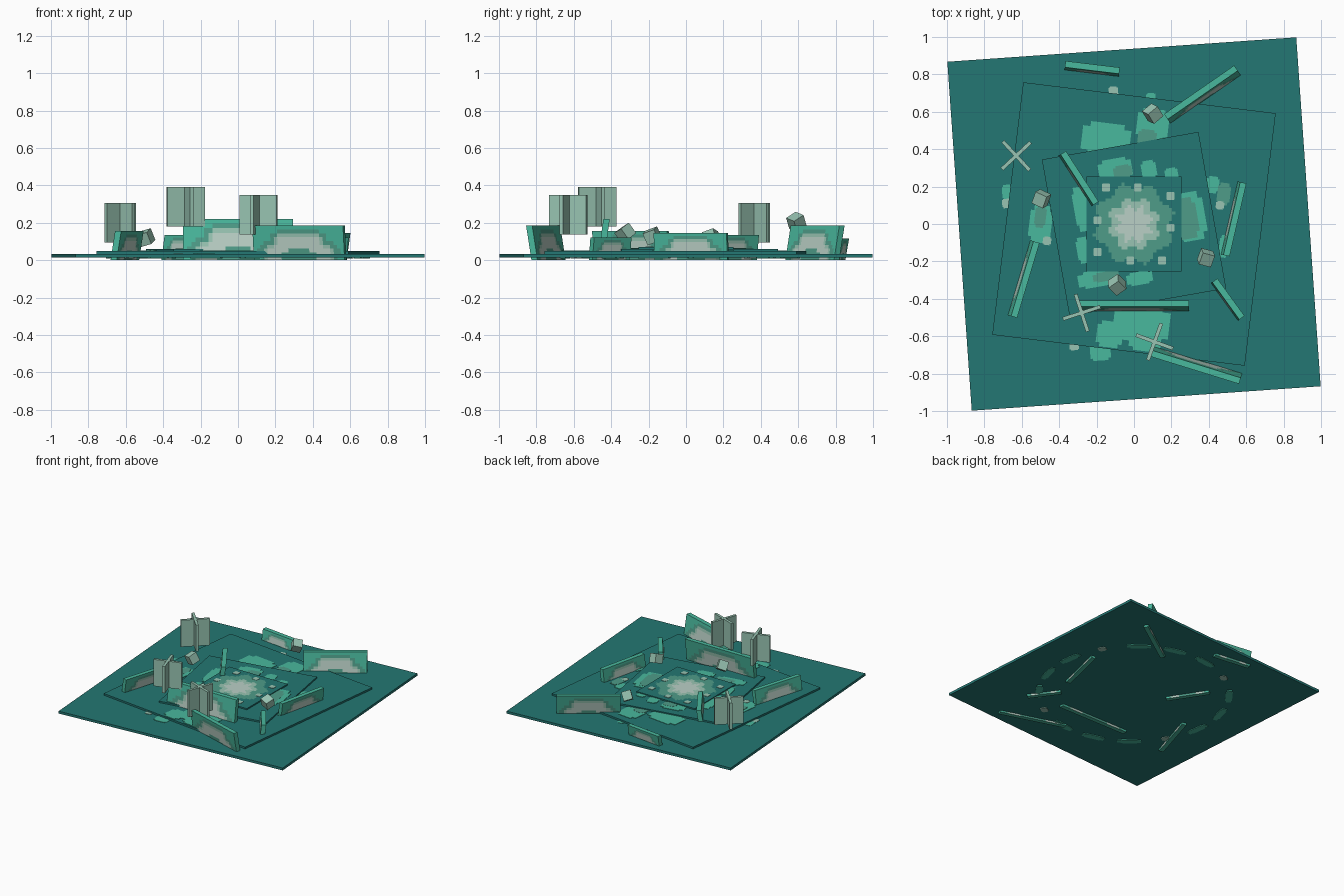
import bpy, bmesh, math
from mathutils import Vector, Matrix

if "Cube" in bpy.data.objects:
    bpy.data.objects.remove(bpy.data.objects["Cube"])


def srgb(c):
    return tuple((v / 255 / 12.92) if v < 11 else ((v / 255 + 0.055) / 1.055) ** 2.4 for v in c) + (1,)


MATS = []
for name, rgb in [("deep_teal", (36, 119, 115)), ("bright_green", (73, 184, 157)),
                  ("mid_green", (78, 156, 136)), ("pale_green", (152, 196, 178)),
                  ("pale_grey", (186, 208, 198))]:
    m = bpy.data.materials.new(name)
    m.diffuse_color = srgb(rgb)
    m.use_nodes = True
    m.node_tree.nodes["Principled BSDF"].inputs["Base Color"].default_value = m.diffuse_color
    MATS.append(m)
TEAL, BRIGHT, MID, PALE, GREY = range(5)


def finish(name, bm, mat=None):
    me = bpy.data.meshes.new(name)
    bm.to_mesh(me)
    bm.free()
    ob = bpy.data.objects.new(name, me)
    bpy.context.collection.objects.link(ob)
    for m in MATS if mat is None else [MATS[mat]]:
        me.materials.append(m)
    return ob


def box(name, loc, size, mat, rot=(0, 0, 0)):
    bm = bmesh.new()
    bmesh.ops.create_cube(bm, size=1)
    bmesh.ops.scale(bm, vec=size, verts=bm.verts)
    ob = finish(name, bm, mat)
    ob.location = loc
    ob.rotation_euler = [math.radians(a) for a in rot]
    return ob


def plate(name, x, y, z, w, d, mat, cut=0.25, turn=0, thick=0.003):
    """Thin plate with notched corners, like a stepped blob."""
    a, b = w / 2, d / 2
    c, e = a * (1 - cut), b * (1 - cut)
    quarter = [(a, e), (c, e), (c, b)] if cut else [(a, b)]
    pts = []
    for sx, sy in ((1, 1), (-1, 1), (-1, -1), (1, -1)):
        seg = [(sx * p, sy * q) for p, q in quarter]
        pts += seg if sx * sy > 0 else seg[::-1]
    bm = bmesh.new()
    f = bm.faces.new([bm.verts.new((p, q, 0)) for p, q in pts])
    top = bmesh.ops.extrude_face_region(bm, geom=[f])["geom"]
    bmesh.ops.translate(bm, vec=(0, 0, thick), verts=[v for v in top if isinstance(v, bmesh.types.BMVert)])
    bmesh.ops.recalc_face_normals(bm, faces=bm.faces)
    ob = finish(name, bm, mat)
    ob.location = (x, y, z)
    ob.rotation_euler.z = math.radians(turn)
    return ob


# Stacked square slabs, each turned a little
for name, side, z0, z1, turn in [("base_slab", 1.87, 0.015, 0.034, 4), ("second_slab", 1.36, 0.033, 0.048, -7),
                                 ("third_slab", 0.85, 0.046, 0.060, 10), ("top_slab", 0.51, 0.058, 0.070, 0)]:
    box(name, (0, 0, (z0 + z1) / 2), (side, side, z1 - z0), TEAL, (0, 0, turn))

# Stepped glowing blob on the top slab, coloured by rippled radius
bm = bmesh.new()
n, px = 30, 0.017
for i in range(n):
    for j in range(n):
        x, y = (i - n / 2 + 0.5) * px, (j - n / 2 + 0.5) * px
        r = math.hypot(x, y) + 0.018 * math.cos(8 * math.atan2(y, x) + 0.6)
        if r > 0.205:
            continue
        f = bm.faces.new([bm.verts.new((x + sx * px / 2, y + sy * px / 2, 0.0715))
                          for sx, sy in ((-1, -1), (1, -1), (1, 1), (-1, 1))])
        f.material_index = GREY if r < 0.09 else PALE if r < 0.13 else MID
bmesh.ops.remove_doubles(bm, verts=bm.verts, dist=1e-4)
finish("top_glow", bm)

# Pale squares round the blob
for k in range(4):
    for x, y in ((-0.15, 0.195), (0.02, 0.195)):
        p = Matrix.Rotation(k * math.pi / 2, 2) @ Vector((x, y))
        plate("top_spark", p.x, p.y, 0.07, 0.042, 0.042, PALE, 0.15)

# Patches on the third slab
for x, y, w, d, m in [(-0.10, 0.29, 0.18, 0.12, BRIGHT), (-0.06, 0.28, 0.10, 0.07, MID), (0.08, 0.29, 0.08, 0.10, BRIGHT),
                      (0.30, 0.04, 0.16, 0.26, BRIGHT), (0.28, 0.03, 0.12, 0.22, MID), (-0.28, 0.08, 0.08, 0.24, BRIGHT),
                      (-0.19, -0.29, 0.22, 0.09, BRIGHT), (-0.15, -0.28, 0.14, 0.05, MID), (0.03, -0.29, 0.14, 0.07, BRIGHT),
                      (-0.27, -0.14, 0.07, 0.14, BRIGHT), (0.20, 0.27, 0.07, 0.06, BRIGHT)]:
    plate("third_patch", x, y, 0.0595 + 0.001 * m, w, d, m, 0.3, 10)

# Patches on the second slab
for x, y, w, d, m in [(-0.15, 0.45, 0.26, 0.18, BRIGHT), (0.10, 0.53, 0.17, 0.17, BRIGHT), (0.07, 0.46, 0.10, 0.09, MID),
                      (-0.50, 0.00, 0.12, 0.20, BRIGHT), (-0.50, 0.04, 0.06, 0.12, MID), (0.42, 0.21, 0.07, 0.09, BRIGHT),
                      (0.48, -0.12, 0.05, 0.12, BRIGHT), (0.46, 0.10, 0.045, 0.045, PALE), (-0.465, -0.09, 0.045, 0.045, PALE),
                      (0.04, -0.53, 0.30, 0.20, BRIGHT), (0.06, -0.62, 0.17, 0.12, BRIGHT), (-0.13, -0.59, 0.14, 0.14, BRIGHT),
                      (0.48, 0.16, 0.07, 0.12, MID)]:
    plate("second_patch", x, y, 0.0475 + 0.001 * m, w, d, m, 0.3, -7)

# Patches on the base slab, peeking out from under the second slab
for x, y, w, d, m in [(-0.11, 0.71, 0.05, 0.05, PALE), (-0.32, -0.65, 0.05, 0.05, PALE), (-0.68, 0.11, 0.05, 0.05, PALE),
                      (-0.18, -0.68, 0.11, 0.10, BRIGHT), (-0.68, 0.17, 0.05, 0.08, BRIGHT), (0.09, 0.68, 0.05, 0.04, BRIGHT)]:
    plate("base_patch", x, y, 0.0335, w, d, m, 0.25, 4)

# Broken ring of patches under the base
for k in range(16):
    a = math.radians(k * 22.5 + 8)
    pale = k % 4 == 1
    plate("under_patch", 0.68 * math.cos(a), 0.68 * math.sin(a), 0.010, 0.05, 0.06 if pale else 0.17,
          PALE if pale else BRIGHT, 0.3, math.degrees(a), 0.006)


def wall(name, p0, p1, height, lean, thick=0.034, nu=26, nv=9):
    """Leaning wall with a stepped arch of colours on both faces."""
    p0, p1 = Vector(p0), Vector(p1)
    d = p1 - p0
    nrm = Vector((-d.y, d.x)).normalized()
    bm = bmesh.new()
    grid = {}
    for s in (-1, 1):
        for i in range(nu + 1):
            for j in range(nv + 1):
                p = p0 + d * (i / nu) + nrm * (lean * j / nv + s * thick / 2)
                grid[s, i, j] = bm.verts.new((p.x, p.y, height * j / nv))
    for s in (-1, 1):
        for i in range(nu):
            for j in range(nv):
                f = bm.faces.new([grid[s, i, j], grid[s, i + 1, j], grid[s, i + 1, j + 1], grid[s, i, j + 1]])
                u, v = abs((i + 0.5) / nu - 0.5) * 2, (j + 0.5) / nv
                r = math.hypot(u, v) + 0.05 * math.cos(9 * math.atan2(v, u))
                f.material_index = MID if r < 0.36 else GREY if r < 0.72 else PALE if r < 0.8 else MID if r < 0.92 else BRIGHT
    # Rim faces join the two sides
    rim = [(i, 0) for i in range(nu)] + [(nu, j) for j in range(nv)]
    rim += [(i, nv) for i in range(nu, 0, -1)] + [(0, j) for j in range(nv, 0, -1)]
    for a, b in zip(rim, rim[1:] + rim[:1]):
        f = bm.faces.new([grid[(-1,) + a], grid[(1,) + a], grid[(1,) + b], grid[(-1,) + b]])
        f.material_index = BRIGHT
    bmesh.ops.recalc_face_normals(bm, faces=bm.faces)
    return finish(name, bm)


wall("front_wall", (-0.295, -0.455), (0.295, -0.455), 0.22, 0.03)
wall("front_right_wall", (0.09, -0.66), (0.575, -0.81), 0.185, -0.03)
wall("left_wall", (-0.665, -0.49), (-0.545, -0.09), 0.155, -0.025)
wall("back_right_wall", (0.19, 0.545), (0.565, 0.805), 0.185, 0.035)
wall("back_left_wall", (-0.37, 0.835), (-0.08, 0.80), 0.115, 0.02)
wall("inner_left_wall", (-0.395, 0.37), (-0.22, 0.10), 0.135, 0.02)
wall("right_wall", (0.475, -0.165), (0.565, 0.225), 0.145, -0.02)
wall("inner_right_wall", (0.42, -0.31), (0.565, -0.51), 0.12, 0.015)

# Floating crossed panels
for x, y, z, turn in [(-0.63, 0.365, 0.20, 43), (-0.28, -0.475, 0.285, 18), (0.11, -0.63, 0.243, -20)]:
    for extra in (0, 90):
        box("crossed_panel", (x, y, z), (0.21, 0.02, 0.21), PALE, (0, 0, turn + extra))

# Tumbling cubes
for x, y, z, rot in [(0.10, 0.59, 0.205, (30, 15, 40)), (-0.495, 0.135, 0.12, (20, -15, -25)),
                     (0.385, -0.18, 0.13, (20, 15, -15)), (-0.09, -0.325, 0.145, (30, -20, 35))]:
    box("floating_cube", (x, y, z), (0.068, 0.068, 0.068), PALE, rot)
